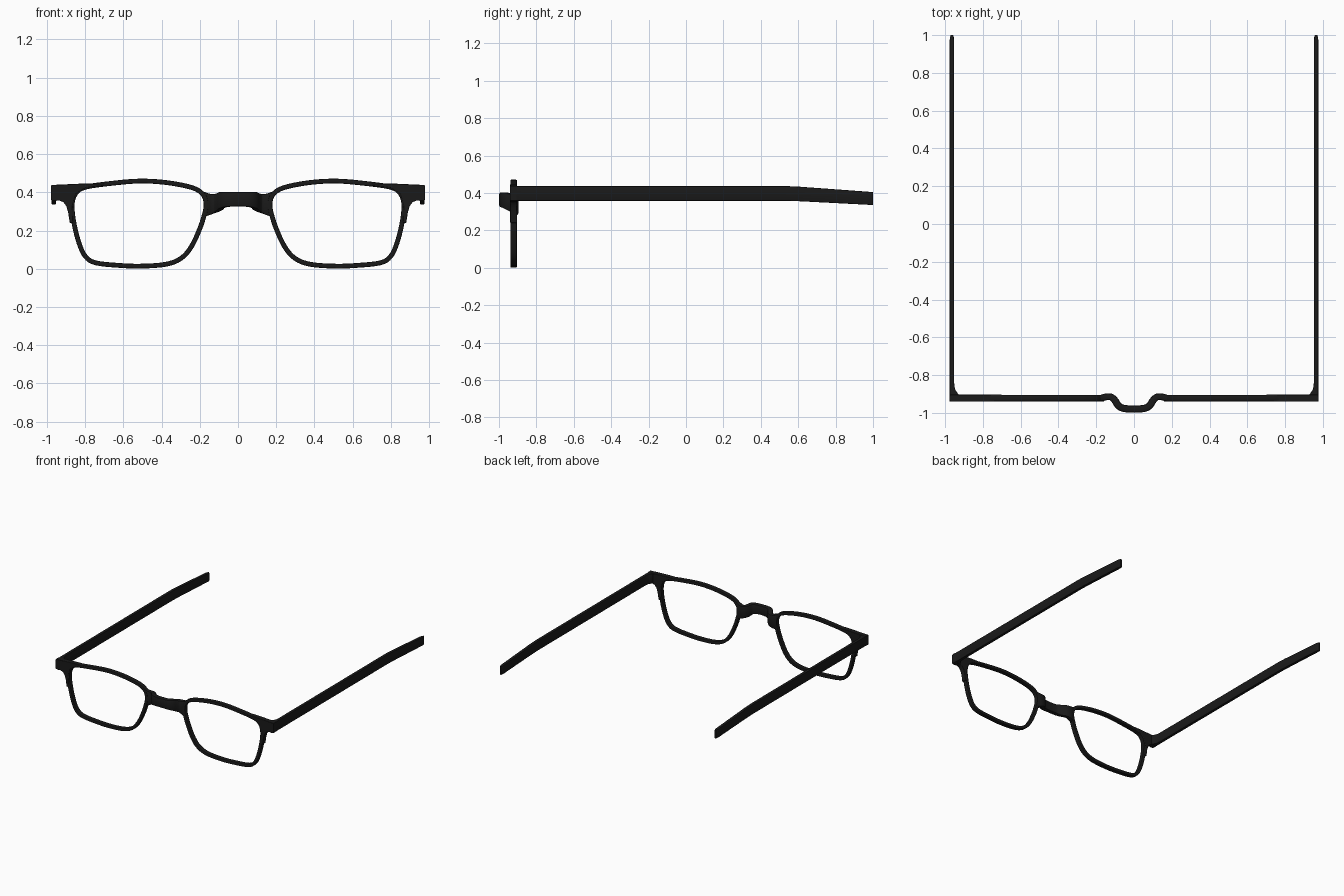
import bpy, bmesh
from mathutils import Vector

if "Cube" in bpy.data.objects:
    bpy.data.objects.remove(bpy.data.objects["Cube"])

black = bpy.data.materials.new("black_plastic")
black.diffuse_color = (0.01, 0.01, 0.01, 1)
black.use_nodes = True
black.node_tree.nodes["Principled BSDF"].inputs["Base Color"].default_value = black.diffuse_color


def finish(name, bm, mirror=True, bevel=0):
    bmesh.ops.recalc_face_normals(bm, faces=bm.faces)
    me = bpy.data.meshes.new(name)
    bm.to_mesh(me)
    bm.free()
    ob = bpy.data.objects.new(name, me)
    bpy.context.collection.objects.link(ob)
    me.materials.append(black)
    if bevel:
        mod = ob.modifiers.new("bevel", 'BEVEL')
        mod.width, mod.segments = bevel, 2
    if mirror:
        mod = ob.modifiers.new("mirror", 'MIRROR')
        mod.use_mirror_merge = False
    bpy.ops.object.select_all(action='DESELECT')
    ob.select_set(True)
    bpy.context.view_layer.objects.active = ob
    bpy.ops.object.shade_smooth_by_angle(angle=0.7)
    return ob


def smooth(pts, closed, steps=4):
    """Catmull-Rom through tuples of any length."""
    pts = [Vector(p) for p in pts]
    n, out = len(pts), []
    get = (lambda i: pts[i % n]) if closed else (lambda i: pts[max(0, min(n - 1, i))])
    for i in range(n if closed else n - 1):
        a, b, c, d = (get(i + k) for k in (-1, 0, 1, 2))
        for s in range(steps):
            t = s / steps
            out.append(0.5 * (2 * b + (c - a) * t + (2 * a - 5 * b + 4 * c - d) * t * t
                              + (3 * b - a - 3 * c + d) * t ** 3))
    return out if closed else out + [pts[-1]]


def sweep(stations, place, closed, round_by):
    """Rounded-rectangle section along stations (u, v, half_width, low, high)."""
    bm, rings, n = bmesh.new(), [], len(stations)
    for i, (u, v, h, lo, hi) in enumerate(stations):
        p = stations[(i - 1) % n if closed else max(i - 1, 0)]
        q = stations[(i + 1) % n if closed else min(i + 1, n - 1)]
        t = Vector((q[0] - p[0], q[1] - p[1])).normalized()
        r, k = round_by, round_by * 0.3
        sec = [(-h, lo + r), (-h + k, lo + k), (-h + r, lo), (h - r, lo), (h - k, lo + k), (h, lo + r),
               (h, hi - r), (h - k, hi - k), (h - r, hi), (-h + r, hi), (-h + k, hi - k), (-h, hi - r)]
        rings.append([bm.verts.new(place(u - t.y * a, v + t.x * a, w)) for a, w in sec])
    for i in range(n if closed else n - 1):
        A, B = rings[i], rings[(i + 1) % n]
        for j in range(12):
            k = (j + 1) % 12
            bm.faces.new((A[j], A[k], B[k], B[j]))
    if not closed:
        bm.faces.new(rings[0])
        bm.faces.new(rings[-1])
    return bm


# Lens rims: centre line of the rim, in the front plane
hole = [(.18, .328), (.191, .378), (.243, .412), (.374, .438), (.515, .446), (.661, .434),
        (.792, .415), (.839, .386), (.855, .328), (.844, .234), (.818, .134), (.787, .071),
        (.740, .043), (.635, .031), (.515, .026), (.384, .035), (.306, .064), (.254, .123),
        (.212, .213), (.191, .276)]
line = [Vector(p) for p in smooth(hole, True)]
rim = []
for i, p in enumerate(line):
    t = (line[(i + 1) % len(line)] - line[i - 1]).normalized()
    c = p + Vector((-t.y, t.x)) * 0.0125
    rim.append((c.x, c.y, 0.0125, -0.939, -0.904))
finish("lens_rim", sweep(rim, lambda u, v, w: (u, w, v), True, 0.005))

# Nose bridge, bowed forward: (x, y, half thickness, bottom, top)
half = [(.03, -.979, .019, .325, .402), (.062, -.974, .019, .322, .402),
        (.084, -.96, .019, .314, .402), (.099, -.937, .019, .302, .396),
        (.117, -.918, .018, .294, .391), (.14, -.914, .018, .284, .391),
        (.16, -.918, .018, .278, .395), (.176, -.921, .016, .270, .402)]
full = [(-s[0],) + s[1:] for s in reversed(half)] + [(0, -.98, .019, .326, .402)] + half
finish("nose_bridge", sweep(smooth(full, False), lambda u, v, w: (u, v, w), False, 0.008), False)

# End pieces joining the rims to the temples
outline = [(.70, .446), (.80, .446), (.977, .438), (.977, .358), (.955, .355), (.935, .357),
           (.914, .349), (.898, .328), (.888, .295), (.880, .24), (.862, .24), (.866, .328),
           (.848, .392), (.797, .423), (.70, .434)]
bm = bmesh.new()
face = bm.faces.new([bm.verts.new((x, -.941, z)) for x, z in outline])
ext = bmesh.ops.extrude_face_region(bm, geom=[face])
bmesh.ops.translate(bm, vec=(0, .038, 0), verts=[g for g in ext["geom"] if isinstance(g, bmesh.types.BMVert)])
finish("end_piece", bm, bevel=0.003)

# Temple arms: (x, y, half thickness, bottom, top), drooping at the ear end
arm = [(.953, -.941, .024, .358, .437), (.953, -.905, .024, .358, .437),
       (.958, -.892, .019, .358, .437), (.962, -.875, .014, .358, .437),
       (.964, -.84, .012, .358, .437), (.964, .53, .012, .358, .437),
       (.964, .60, .012, .356, .434), (.964, .97, .012, .337, .407),
       (.964, .99, .010, .335, .405), (.964, 1.0, .006, .335, .404)]
finish("temple_arm", sweep(arm, lambda u, v, w: (u, v, w), False, 0.004))
